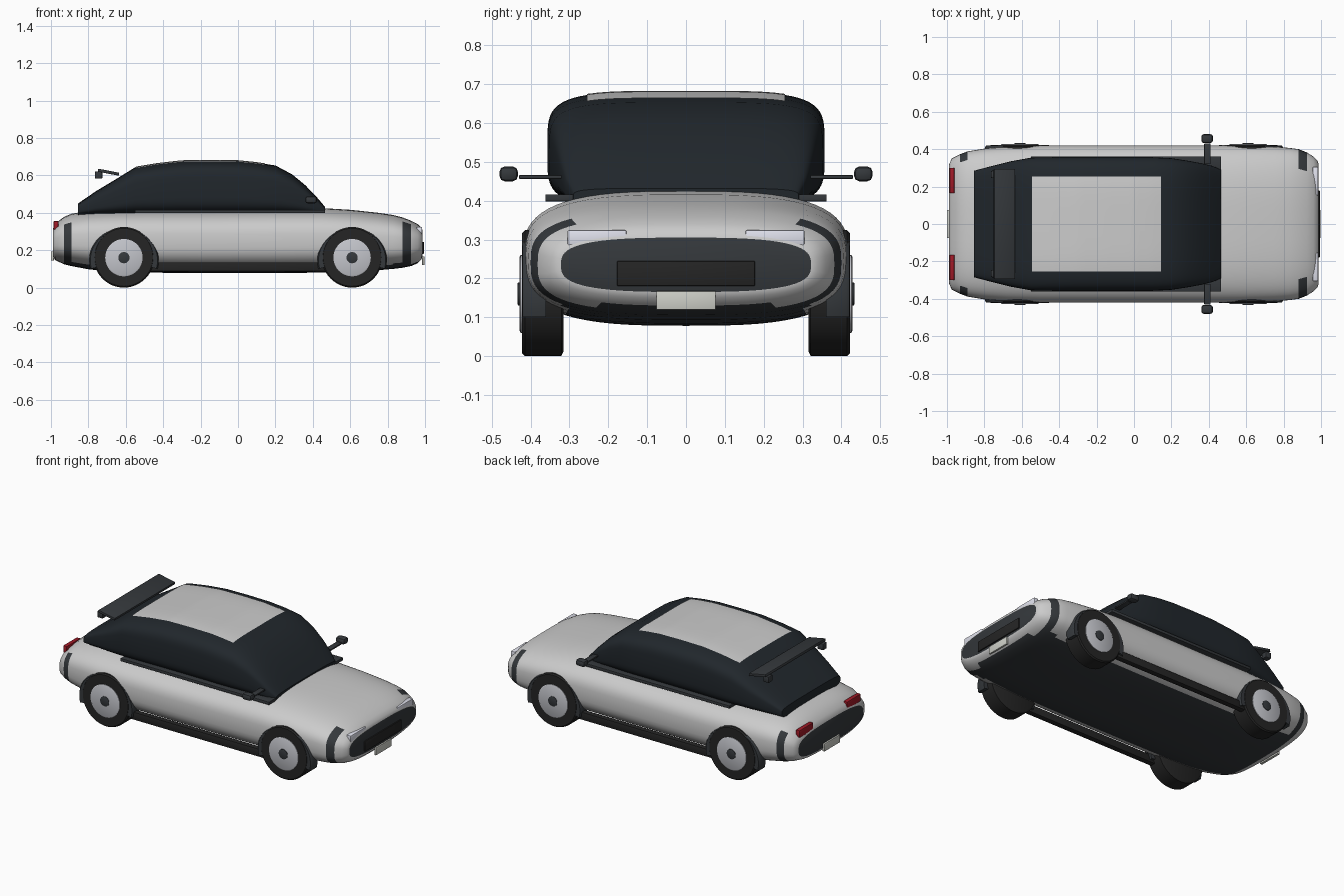
import bpy, bmesh, math
from mathutils import Matrix, Vector

if "Cube" in bpy.data.objects:
    bpy.data.objects.remove(bpy.data.objects["Cube"])


def mat(name, c):
    m = bpy.data.materials.new(name)
    m.diffuse_color = (*c, 1)
    m.use_nodes = True
    m.node_tree.nodes["Principled BSDF"].inputs["Base Color"].default_value = m.diffuse_color
    return m


PAINT = mat("paint", (0.55, 0.55, 0.54))
GLASS = mat("glass", (0.015, 0.02, 0.025))
TRIM = mat("trim", (0.035, 0.04, 0.045))
RUBBER = mat("rubber", (0.018, 0.018, 0.018))
METAL = mat("metal", (0.55, 0.56, 0.6))
LAMP = mat("lamp", (0.75, 0.76, 0.85))
RED = mat("red", (0.35, 0.01, 0.02))
PLATE = mat("plate", (0.62, 0.63, 0.58))


def finish(name, bm, mats, angle=35):
    bmesh.ops.recalc_face_normals(bm, faces=bm.faces)
    me = bpy.data.meshes.new(name)
    bm.to_mesh(me)
    bm.free()
    ob = bpy.data.objects.new(name, me)
    bpy.context.collection.objects.link(ob)
    for m in mats:
        me.materials.append(m)
    bpy.ops.object.select_all(action='DESELECT')
    ob.select_set(True)
    bpy.context.view_layer.objects.active = ob
    bpy.ops.object.shade_smooth_by_angle(angle=math.radians(angle))
    return ob


def box(name, lo, hi, m, bevel=0.004, tilt=0):
    bm = bmesh.new()
    size = [b - a for a, b in zip(lo, hi)]
    mid = Vector([(a + b) / 2 for a, b in zip(lo, hi)])
    bmesh.ops.create_cube(bm, size=1, matrix=Matrix.Diagonal((*size, 1)))
    if bevel:
        bmesh.ops.bevel(bm, geom=bm.edges[:], offset=bevel, segments=2, affect='EDGES', profile=0.5)
    bmesh.ops.transform(bm, verts=bm.verts, matrix=Matrix.Translation(mid) @ Matrix.Rotation(tilt, 4, 'Y'))
    return finish(name, bm, [m])


def spow(v, p):
    return math.copysign(abs(v) ** p, v)


def loft(stations, n, seg=64):
    # rounded-rectangle sections (x, half width, bottom, top) joined along x
    bm = bmesh.new()
    rings = []
    for x, w, lo, hi in stations:
        c, h = (lo + hi) / 2, (hi - lo) / 2
        rings.append([bm.verts.new((x, w * spow(math.cos(t), 2 / n), c + h * spow(math.sin(t), 2 / n)))
                      for t in (2 * math.pi * i / seg for i in range(seg))])
    for a, b in zip(rings, rings[1:]):
        for i in range(seg):
            j = (i + 1) % seg
            bm.faces.new((a[i], a[j], b[j], b[i]))
    bm.faces.new(rings[0])
    bm.faces.new(rings[-1])
    bm.normal_update()
    return bm


def lathe(name, x, y0, s, z, profile, m, seg=48):
    # profile of (radius, outward distance) spun about the y axis
    bm = bmesh.new()
    rings = [[bm.verts.new((x + r * math.cos(t), s * (y0 + d), z + r * math.sin(t)))
              for t in (2 * math.pi * i / seg for i in range(seg))] for r, d in profile]
    for a, b in zip(rings, rings[1:]):
        for i in range(seg):
            j = (i + 1) % seg
            bm.faces.new((a[i], a[j], b[j], b[i]))
    bm.faces.new(rings[0])
    bm.faces.new(rings[-1])
    return finish(name, bm, [m])


# Body shell with dark underside, bumper bands and end panels
BODY = [(-0.99, 0.315, 0.165, 0.315), (-0.975, 0.35, 0.145, 0.345), (-0.93, 0.373, 0.125, 0.378),
        (-0.89, 0.388, 0.115, 0.395), (-0.8, 0.403, 0.098, 0.41), (-0.68, 0.414, 0.086, 0.417),
        (-0.5, 0.42, 0.08, 0.42), (-0.2, 0.42, 0.078, 0.42), (0.2, 0.42, 0.078, 0.424),
        (0.45, 0.42, 0.08, 0.425), (0.6, 0.418, 0.084, 0.416), (0.75, 0.413, 0.093, 0.4),
        (0.83, 0.407, 0.1, 0.388), (0.88, 0.4, 0.106, 0.375), (0.925, 0.382, 0.115, 0.358),
        (0.96, 0.36, 0.13, 0.34), (0.98, 0.34, 0.15, 0.322), (0.987, 0.322, 0.165, 0.305)]
bm = loft(BODY, 3.0)
for f in bm.faces:
    c = f.calc_center_median()
    band = 0.88 < c.x < 0.925 or -0.93 < c.x < -0.89
    if len(f.verts) > 4 or (band and c.z < 0.345) or (c.z < 0.13 and abs(c.y) < 0.31):
        f.material_index = 1
finish("body", bm, [PAINT, TRIM], 40)

# Glass cabin
CABIN = [(-0.855, 0.285, 0.385, 0.45), (-0.76, 0.31, 0.385, 0.515), (-0.66, 0.335, 0.385, 0.575),
         (-0.55, 0.355, 0.385, 0.643), (-0.43, 0.357, 0.385, 0.663), (-0.3, 0.357, 0.385, 0.678),
         (-0.15, 0.357, 0.385, 0.68), (0.0, 0.357, 0.385, 0.678), (0.1, 0.357, 0.385, 0.668),
         (0.2, 0.352, 0.385, 0.653), (0.29, 0.338, 0.385, 0.605), (0.36, 0.325, 0.385, 0.547),
         (0.42, 0.31, 0.385, 0.485), (0.465, 0.29, 0.385, 0.432)]
finish("cabin", loft(CABIN, 4.5), [GLASS])


def cabin_top(x, y):
    for a, b in zip(CABIN, CABIN[1:]):
        if a[0] <= x <= b[0]:
            k = (x - a[0]) / (b[0] - a[0])
            w, lo, hi = (a[i] + k * (b[i] - a[i]) for i in (1, 2, 3))
            return (lo + hi) / 2 + (hi - lo) / 2 * (1 - abs(y / w) ** 4.5) ** (1 / 4.5)


# Painted roof panel laid on the cabin
bm = bmesh.new()
NX, NY = 24, 16
g = [[bm.verts.new((x, y, cabin_top(x, y) + 0.003)) for y in (-0.255 + 0.51 * j / NY for j in range(NY + 1))]
     for x in (-0.545 + 0.69 * i / NX for i in range(NX + 1))]
for i in range(NX):
    for j in range(NY):
        bm.faces.new((g[i][j], g[i + 1][j], g[i + 1][j + 1], g[i][j + 1]))
finish("roof_panel", bm, [PAINT])


def arch(name, x, s):
    # Half-ring flare over a wheel
    bm = bmesh.new()
    rings = []
    for i in range(33):
        t = math.radians(-15 + 210 * i / 32)
        rings.append([bm.verts.new((x + rx * math.cos(t), s * y, 0.145 + rz * math.sin(t)))
                      for rx, rz, y in ((0.15, 0.14, 0.36), (0.15, 0.14, 0.421),
                                        (0.18, 0.168, 0.421), (0.186, 0.174, 0.412), (0.186, 0.174, 0.36))])
    for a, b in zip(rings, rings[1:]):
        for k in range(5):
            j = (k + 1) % 5
            bm.faces.new((a[k], a[j], b[j], b[k]))
    bm.faces.new(rings[0])
    bm.faces.new(rings[-1])
    finish(name, bm, [TRIM])


for s, side in ((1, "left"), (-1, "right")):
    def sbox(name, lo, hi, m, bevel=0.004, tilt=0):
        ys = sorted((s * lo[1], s * hi[1]))
        box(f"{side}_{name}", (lo[0], ys[0], lo[2]), (hi[0], ys[1], hi[2]), m, bevel, tilt)

    # Wheels: tyre, rim disc, hub cap
    for x, end in ((0.61, "front"), (-0.61, "rear")):
        nm = f"{end}_{side}"
        lathe(nm + "_tyre", x, 0.315, s, 0.162, [(0.15, 0), (0.162, 0.006), (0.162, 0.1), (0.155, 0.107)], RUBBER)
        lathe(nm + "_rim", x, 0.4, s, 0.16, [(0.1, 0), (0.1, 0.026), (0.094, 0.029)], METAL)
        lathe(nm + "_hub", x, 0.4, s, 0.16, [(0.03, 0), (0.03, 0.032), (0.026, 0.034)], TRIM)
        arch(nm + "_wheel_arch", x, s)

    # Sills, belt trim, mirrors
    sbox("sill", (-0.47, 0.375, 0.087), (0.47, 0.41, 0.135), RUBBER)
    sbox("belt_trim", (-0.55, 0.29, 0.398), (0.465, 0.362, 0.416), TRIM, 0.002)
    sbox("mirror_arm", (0.375, 0.32, 0.456), (0.41, 0.43, 0.466), TRIM, 0.003)
    sbox("mirror", (0.36, 0.433, 0.45), (0.422, 0.48, 0.488), TRIM, 0.013)

    # Lamps and wing supports
    sbox("headlight", (0.955, 0.153, 0.285), (0.984, 0.305, 0.324), LAMP)
    sbox("tail_light", (-0.986, 0.165, 0.31), (-0.96, 0.3, 0.355), RED)
    sbox("wing_support", (-0.765, 0.245, 0.582), (-0.725, 0.285, 0.622), TRIM, 0.006)

# Rear wing, grille and number plates
box("rear_wing", (-0.75, -0.295, 0.609), (-0.635, 0.295, 0.625), TRIM, 0.003, math.radians(11))
box("grille", (0.975, -0.178, 0.18), (0.994, 0.178, 0.245), RUBBER)
box("front_plate", (0.985, -0.076, 0.12), (0.996, 0.076, 0.167), PLATE, 0.001)
box("rear_plate", (-1.0, -0.076, 0.145), (-0.985, 0.076, 0.192), PLATE, 0.001)
